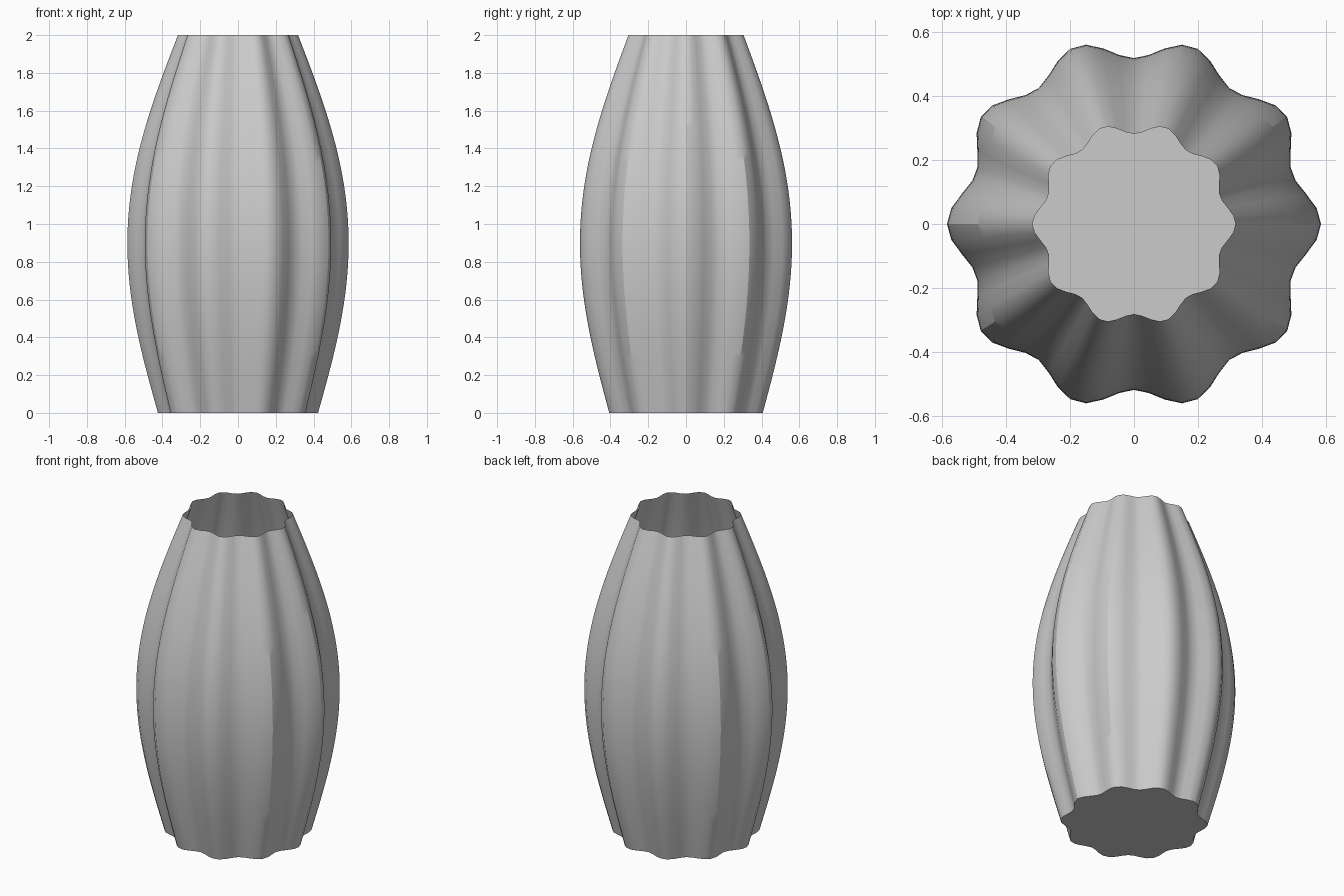
import bpy
import bmesh
from math import sin, cos, pi, radians

cube = bpy.data.objects.get("Cube")
if cube:
    bpy.data.objects.remove(cube, do_unlink=True)

SEGMENTS, RINGS, HEIGHT = 72, 48, 2.0
LOBES, RIPPLE = 10, 0.06

# Plain grey ceramic
clay = bpy.data.materials.new("grey_ceramic")
clay.use_nodes = True
clay.diffuse_color = (0.6, 0.6, 0.6, 1)
clay.node_tree.nodes["Principled BSDF"].inputs["Base Color"].default_value = (0.6, 0.6, 0.6, 1)


def body_radius(t):
    """Bulging profile that tapers towards the mouth."""
    return 0.4 - 0.1 * t + 0.2 * sin(pi * t)


def ring(bm, t):
    """One fluted cross-section at height fraction t."""
    verts = []
    for i in range(SEGMENTS):
        a = 2 * pi * i / SEGMENTS
        r = body_radius(t) * (1 + RIPPLE * cos(LOBES * a))
        verts.append(bm.verts.new((r * cos(a), r * sin(a), HEIGHT * t)))
    return verts


# Fluted wall, open at the top
bm = bmesh.new()
rings = [ring(bm, k / RINGS) for k in range(RINGS + 1)]
for low, high in zip(rings, rings[1:]):
    for i in range(SEGMENTS):
        j = (i + 1) % SEGMENTS
        bm.faces.new((low[i], low[j], high[j], high[i]))

# Flat base
bm.faces.new(rings[0][::-1])

mesh = bpy.data.meshes.new("fluted_vase")
bm.to_mesh(mesh)
bm.free()
mesh.materials.append(clay)
vase = bpy.data.objects.new("fluted_vase", mesh)
bpy.context.collection.objects.link(vase)

# Smooth flutes with a crisp base edge
bpy.context.view_layer.objects.active = vase
vase.select_set(True)
bpy.ops.object.shade_smooth_by_angle(angle=radians(30))
